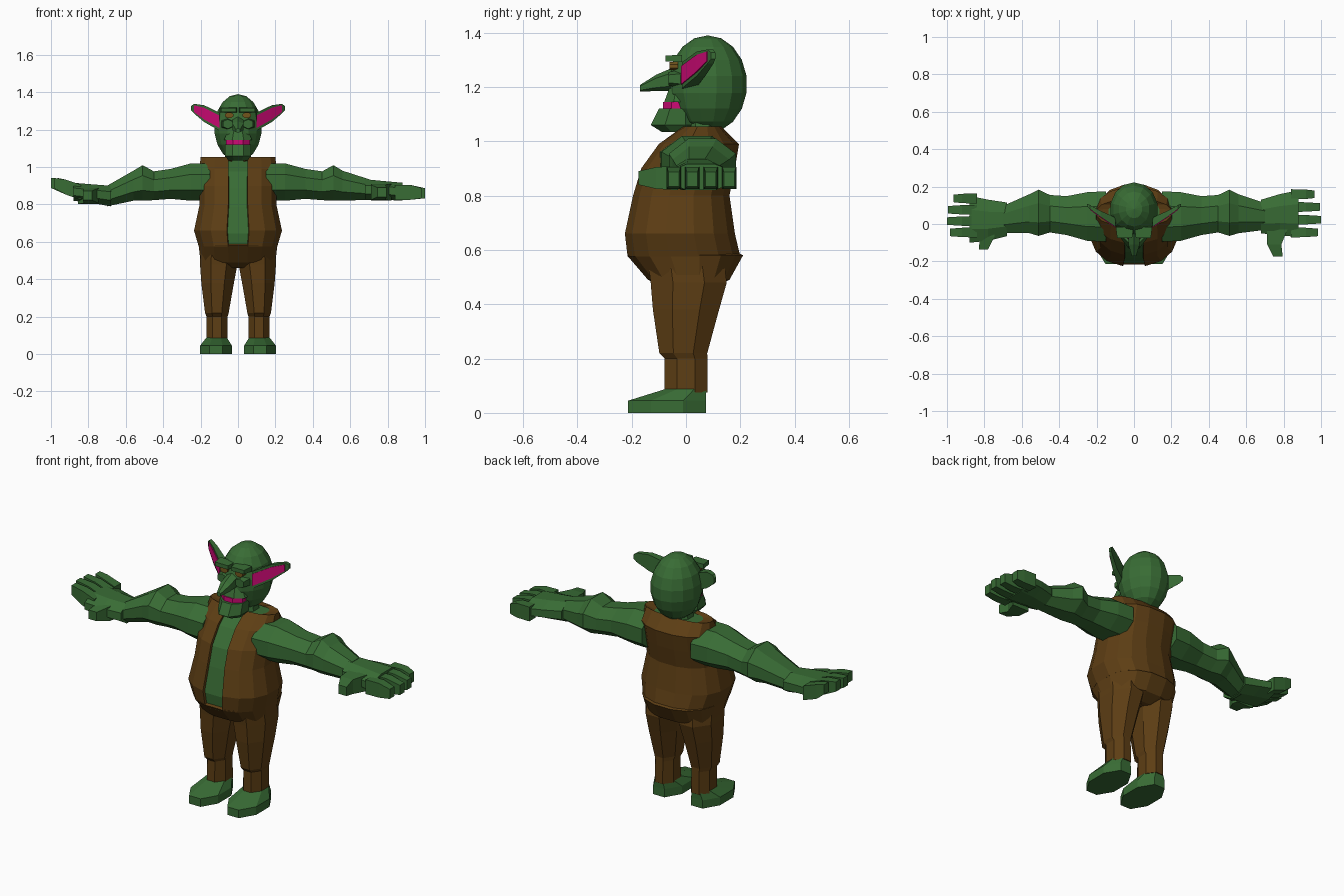
import bpy, bmesh
from math import sin, cos, pi, copysign
from mathutils import Matrix, Vector

if "Cube" in bpy.data.objects:
    bpy.data.objects.remove(bpy.data.objects["Cube"], do_unlink=True)


def material(name, red, green, blue):
    mat = bpy.data.materials.new(name)
    mat.use_nodes = True
    colour = (red, green, blue, 1)
    mat.diffuse_color = colour
    mat.node_tree.nodes["Principled BSDF"].inputs["Base Color"].default_value = colour
    return mat


skin = material("green skin", .04, .15, .035)
cloth = material("brown cloth", .11, .048, .007)
pink = material("pink flesh", .62, .003, .18)
amber = material("amber eye", .17, .09, .012)


def add_object(name, bm, mat):
    bmesh.ops.recalc_face_normals(bm, faces=bm.faces)
    mesh = bpy.data.meshes.new(name)
    bm.to_mesh(mesh)
    bm.free()
    mesh.materials.append(mat)
    obj = bpy.data.objects.new(name, mesh)
    bpy.context.collection.objects.link(obj)
    return obj


def outline(sides, power):
    """Flat-sided polygon filling a square, made boxier by a lower power."""
    def fit(value):
        return copysign(min(1, abs(value) / cos(pi / sides)) ** power, value)
    angles = [2 * pi * (i + .5) / sides for i in range(sides)]
    return [(fit(cos(angle)), fit(sin(angle))) for angle in angles]


def loft(name, axis, rings, mat, sides=8, side=1, power=1, open_front=False):
    """Skin rings of (position, centre a, centre b, radius a, radius b)."""
    bm = bmesh.new()
    loops = []
    for position, centre_a, centre_b, radius_a, radius_b in rings:
        loop = []
        for u, v in outline(sides, power):
            point = [centre_a + u * radius_a, centre_b + v * radius_b]
            point.insert("xyz".index(axis), position)
            point[0] *= side
            loop.append(bm.verts.new(point))
        loops.append(loop)
    for low, high in zip(loops, loops[1:]):
        for i in range(sides):
            j = (i + 1) % sides
            bm.faces.new((low[i], low[j], high[j], high[i]))
    if open_front:
        centres = {face: face.calc_center_median() for face in bm.faces}
        front = [face for face, c in centres.items() if abs(c.x) < .01 and c.y < .03]
        bmesh.ops.delete(bm, geom=front, context="FACES")
    else:
        bm.faces.new(loops[0])
        bm.faces.new(loops[-1])
    return add_object(name, bm, mat)


def block(name, axis, centre, size, mat, sides=8, side=1, taper=1):
    """Prism along an axis, its far end scaled by taper."""
    centre, half = list(centre), [length / 2 for length in size]
    index = "xyz".index(axis)
    middle, reach = centre.pop(index), half.pop(index)
    ends = [(middle - reach, *centre, *half),
            (middle + reach, *centre, *(length * taper for length in half))]
    return loft(name, axis, ends, mat, sides, side)


# torso: (height, half width, front, back), with an open vest over it
def girth(height, half, front, back, inset=0):
    return (height - inset, 0, (front + back) / 2,
            half - inset, (back - front) / 2 - inset)


trunk = [(.575, .21, -.215, .2), (.66, .235, -.225, .18), (.8, .205, -.195, .16),
         (.9, .205, -.165, .18), (.99, .205, -.1, .195), (1.055, .2, -.01, .13)]
collar = (1.03, .085, 0, .13)
loft("torso", "z", [girth(*row, inset=.014) for row in trunk], skin, sides=16, power=.85)
vest = loft("vest", "z", [girth(*row) for row in trunk + [collar]], cloth,
            sides=16, power=.85, open_front=True)
lining = vest.modifiers.new("thickness", "SOLIDIFY")
lining.thickness = .012
lining.offset = -1
block("neck", "z", (0, .06, 1.04), (.16, .14, .1), skin, taper=.8)

# trouser seat, flaring at the back of the waist
seat = [(.59, .2, -.2, .19), (.58, .21, -.217, .21), (.49, .2, -.14, .16), (.46, .1, -.08, .1)]
loft("trouser_seat", "z", [girth(*row) for row in seat], cloth, sides=16, power=.85)

# round skull, with jaw, mouth, lip and pointed nose
skull = bmesh.new()
bmesh.ops.create_uvsphere(skull, u_segments=14, v_segments=9, radius=1,
                          matrix=Matrix.LocRotScale(Vector((0, .08, 1.21)), None,
                                                    Vector((.13, .145, .18))))
add_object("head", skull, skin)
loft("jaw", "z", [(1.035, 0, -.03, .05, .06), (1.06, 0, -.04, .07, .09),
                  (1.12, 0, -.03, .07, .07)], skin)
block("mouth", "z", (0, -.03, 1.13), (.13, .11, .03), pink)
block("upper_lip", "z", (0, -.02, 1.17), (.15, .12, .05), skin, taper=.7)
loft("nose", "y", [(-.04, 0, 1.23, .03, .045), (-.11, 0, 1.215, .03, .03),
                   (-.17, 0, 1.195, .012, .012)], skin, sides=6)


def arm_and_hand(side, label):
    # the right hand drops at the wrist and curls up at the fingertips
    bent = side < 0
    drop, curl, shift = (-.035, .055, -.03) if bent else (0, 0, 0)
    push, reach = (.035, .04) if bent else (0, 0)

    # (distance, y, z, radius) from shoulder over the elbow to the wrist
    path = [(.15, .04, .92, .1), (.25, .04, .92, .1), (.36, .045, .91, .08),
            (.45, .055, .9, .077), (.51, .06, .915, .095), (.56, .055, .9, .08),
            (.7, .04 + shift / 2, .88 + drop, .055)]
    loft(label + "_arm", "x", [(x, y, z, r * (1.3 if x > .2 else 1.35), r)
                               for x, y, z, r in path], skin, side=side)
    loft(label + "_palm", "x", [(.68, .04 + shift / 2, .88 + drop, .09, .055),
                                (.78, .05 + shift, .875 + drop / 2, .11, .05),
                                (.88, .055 + shift, .868, .125, .048)], skin, side=side)
    for i, tip in enumerate((.985, 1, .995, .965)):
        y = -.045 + i * (.068 + shift / 4)
        loft(f"{label}_finger_{i + 1}", "x",
             [(.84, y, .865, .027, .04), (.92, y, .865 + curl / 2, .025, .04),
              (tip, y, .86 + curl, .02, .027)], skin, sides=4, side=side)
    z = .865 + drop / 2
    loft(label + "_thumb", "y",
         [(-.03, .765 + push, z, .055, .045), (-.11 + reach, .75 + push, z, .038, .04),
          (-.175 + reach, .77 + push, z, .025, .025)], skin, sides=4, side=side)


def leg_and_foot(side, label):
    # (height, x, y, radius), deeper than wide, with a fold above the cuff
    path = [(.56, .1, 0, .1), (.48, .103, .01, .1), (.38, .109, 0, .087),
            (.22, .113, -.01, .063), (.2, .112, 0, .056), (.075, .112, 0, .057)]
    loft(label + "_trouser_leg", "z", [(z, x, y, r, r * 1.4) for z, x, y, r in path],
         cloth, side=side)
    loft(label + "_foot", "z", [(0, .118, -.07, .085, .143), (.045, .118, -.07, .085, .143),
                                (.088, .114, 0, .055, .075)], skin, side=side)


def face_side(side, label):
    # long swept-back ear with a flat pink inside
    ear = [(.1, .01, 1.243, .025, .048), (.18, .055, 1.285, .016, .045),
           (.235, .09, 1.312, .011, .026), (.25, .1, 1.315, .008, .012)]
    loft(label + "_ear", "x", ear, skin, sides=4, side=side)
    inside = [(x, y - depth, z, .004, height * .7) for x, y, z, depth, height in ear[:-1]]
    loft(label + "_ear_inside", "x", inside, pink, sides=4, side=side)

    # eye between brow and cheek
    block(label + "_eye", "y", (.047, -.045, 1.277), (.045, .03, .03), amber, side=side)
    block(label + "_brow", "y", (.05, -.045, 1.305), (.08, .06, .022), skin,
          sides=4, side=side, taper=1.2)
    block(label + "_cheek", "y", (.055, -.035, 1.23), (.05, .06, .05), skin,
          sides=6, side=side, taper=1.4)


for side, label in ((1, "left"), (-1, "right")):
    arm_and_hand(side, label)
    leg_and_foot(side, label)
    face_side(side, label)
